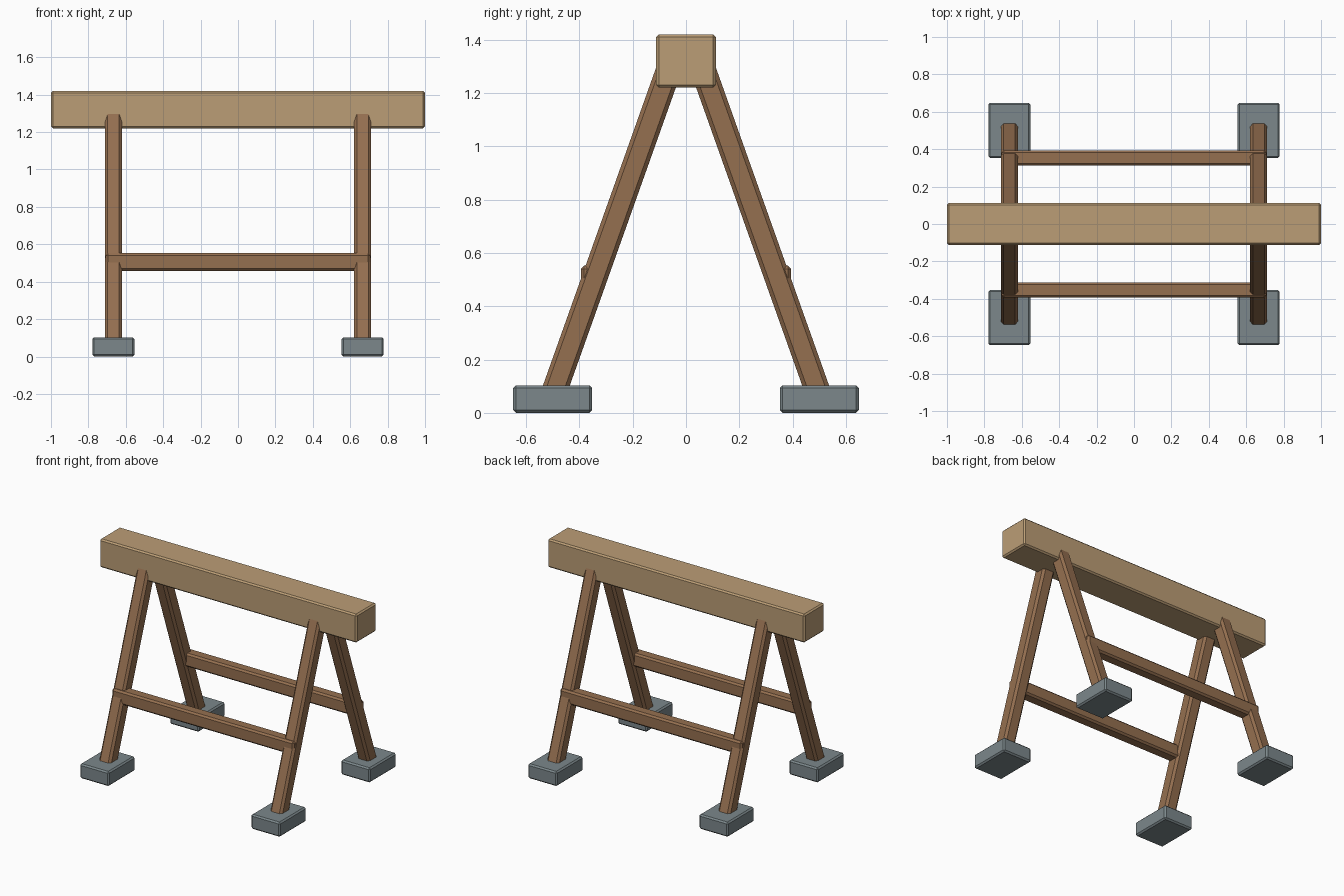
import bpy
from mathutils import Vector

if "Cube" in bpy.data.objects:
    bpy.data.objects.remove(bpy.data.objects["Cube"])


def material(name, color):
    m = bpy.data.materials.new(name)
    m.diffuse_color = (*color, 1)
    m.use_nodes = True
    m.node_tree.nodes["Principled BSDF"].inputs["Base Color"].default_value = m.diffuse_color
    return m


PALE = material("pale_wood", (0.50, 0.34, 0.18))
DARK = material("dark_wood", (0.30, 0.16, 0.08))
GREY = material("grey_foot", (0.20, 0.245, 0.26))


def box(name, center, size, mat, bevel, axis=None):
    """Chamfered box; its local z may be tilted along an axis in the YZ plane."""
    bpy.ops.mesh.primitive_cube_add(size=1, location=center)
    ob = bpy.context.object
    ob.name = name
    ob.scale = size
    bpy.ops.object.transform_apply(location=False, rotation=False, scale=True)
    if axis is not None:
        ob.rotation_euler.x = Vector((axis.z, axis.y)).angle_signed(Vector((1, 0)))
        # tilt so that local +z points along the axis
        ob.rotation_euler.x = -abs(ob.rotation_euler.x) if axis.y > 0 else abs(ob.rotation_euler.x)
    ob.data.materials.append(mat)
    mod = ob.modifiers.new("chamfer", "BEVEL")
    mod.width = bevel
    mod.segments = 1
    return ob


# Top beam
box("top_beam", (0, 0, 1.32), (2, 0.224, 0.2), PALE, 0.01)

for sy, side in ((-1, "front"), (1, "back")):
    # Long rail tying two legs together
    box(f"{side}_rail", (0, sy * 0.353, 0.505), (1.416, 0.082, 0.095), DARK, 0.012)
    for sx, end in ((-1, "left"), (1, "right")):
        # Splayed leg from foot block up into the beam
        low = Vector((sx * 0.666, sy * 0.505, 0.05))
        high = Vector((sx * 0.666, sy * 0.06, 1.30))
        axis = high - low
        box(f"{side}_{end}_leg", (low + high) / 2, (0.092, 0.095, axis.length),
            DARK, 0.015, axis)
        # Foot block
        box(f"{side}_{end}_foot", (sx * 0.666, sy * 0.5, 0.0515),
            (0.226, 0.296, 0.103), GREY, 0.01)
